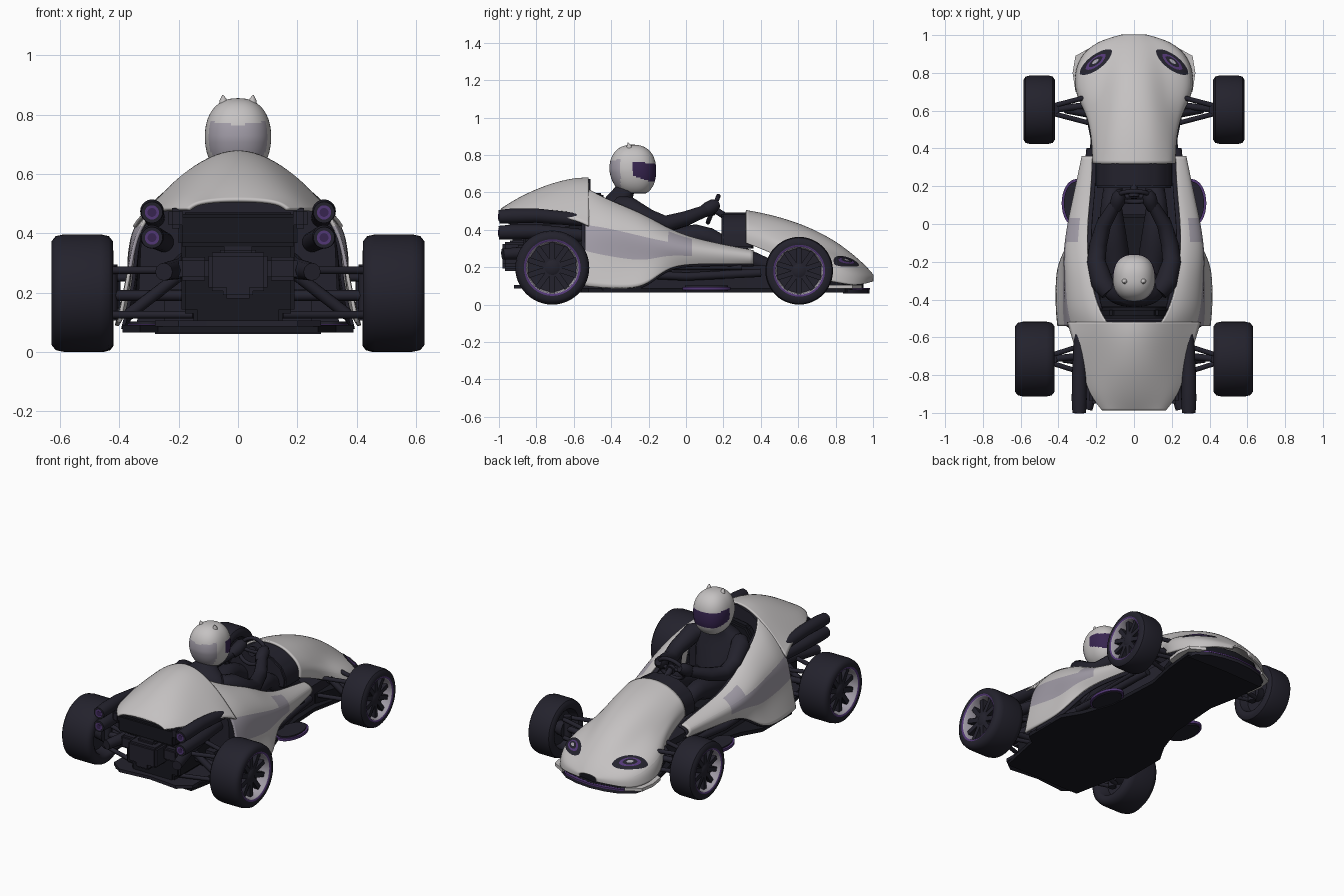
import bpy, bmesh, math
from mathutils import Vector, Matrix
from mathutils.bvhtree import BVHTree

if "Cube" in bpy.data.objects:
    bpy.data.objects.remove(bpy.data.objects["Cube"])

def mat(name, r, g, b):
    m = bpy.data.materials.new(name)
    m.diffuse_color = (r, g, b, 1)
    m.use_nodes = True
    m.node_tree.nodes["Principled BSDF"].inputs["Base Color"].default_value = m.diffuse_color
    return m

WHITE = mat("pale_grey_paint", .56, .54, .54)
GREY = mat("lavender_grey", .36, .335, .39)
DARK = mat("charcoal", .017, .016, .026)
BLACK = mat("near_black", .009, .009, .014)
PURPLE = mat("purple_trim", .085, .038, .18)
VISOR = mat("dark_violet", .038, .018, .08)

def finish(name, bm, mats, mirror=False, subsurf=0, solid=0, angle=40, normals=True):
    if normals:
        bmesh.ops.recalc_face_normals(bm, faces=bm.faces[:])
    me = bpy.data.meshes.new(name)
    bm.to_mesh(me)
    bm.free()
    ob = bpy.data.objects.new(name, me)
    bpy.context.collection.objects.link(ob)
    for m in mats if isinstance(mats, list) else [mats]:
        me.materials.append(m)
    if mirror:
        ob.modifiers.new("mirror", 'MIRROR').use_clip = True
    if subsurf:
        s = ob.modifiers.new("smooth", 'SUBSURF')
        s.levels = s.render_levels = subsurf
        s.boundary_smooth = 'PRESERVE_CORNERS'
    if solid:
        s = ob.modifiers.new("thickness", 'SOLIDIFY')
        s.thickness, s.offset = solid, 0
    bpy.ops.object.select_all(action='DESELECT')
    ob.select_set(True)
    bpy.context.view_layer.objects.active = ob
    bpy.ops.object.shade_smooth_by_angle(angle=math.radians(angle))
    return ob

def bridge(bm, rings, closed, cap=False):
    vs = [[bm.verts.new(p) for p in r] for r in rings]
    n = len(vs[0])
    for a, b in zip(vs, vs[1:]):
        for i in range(n if closed else n - 1):
            bm.faces.new((a[i], a[(i + 1) % n], b[(i + 1) % n], b[i]))
    if cap:
        bm.faces.new(vs[0][::-1])
        bm.faces.new(vs[-1])

def shell(name, stations, mats, rule=None, solid=.012):
    """Mirrored shell from half cross-sections (x, z) at each y."""
    bm = bmesh.new()
    bridge(bm, [[(x, y, z) for x, z in pts] for y, pts in stations], False)
    if rule:
        for f in bm.faces:
            f.material_index = rule(f.calc_center_median())
    return finish(name, bm, mats, True, 3, solid)

def tubes(name, paths, m, mirror=True, n=12):
    """Round bars; each path is a list of (x, y, z, radius)."""
    bm = bmesh.new()
    for path in paths:
        P = [Vector(p[:3]) for p in path]
        rings = []
        for i, p in enumerate(P):
            d = (P[min(i + 1, len(P) - 1)] - P[max(i - 1, 0)]).normalized()
            u = d.cross(Vector((0, 0, 1)) if abs(d.z) < .9 else Vector((0, 1, 0))).normalized()
            v = d.cross(u)
            rings.append([p + path[i][3] * (u * math.cos(t * math.tau / n) + v * math.sin(t * math.tau / n)) for t in range(n)])
        bridge(bm, rings, True, True)
    return finish(name, bm, m, mirror)

def prism(name, half, a, b, m, axis='z', bevel=0):
    """Symmetric outline of (x, v) pairs, extruded along z or y."""
    pts = half + [(-x, v) for x, v in reversed(half) if x > .001]
    bm = bmesh.new()
    bridge(bm, [[(x, v, h) if axis == 'z' else (x, h, v) for x, v in pts] for h in (a, b)], True, True)
    if bevel:
        bmesh.ops.bevel(bm, geom=bm.edges[:], offset=bevel, segments=2, affect='EDGES')
    return finish(name, bm, m)

def boxes(name, items, m, mirror=False, bevel=.012):
    bm = bmesh.new()
    for c, s in items:
        bmesh.ops.create_cube(bm, size=1, matrix=Matrix.Translation(c) @ Matrix.Diagonal((*s, 1)))
    bmesh.ops.bevel(bm, geom=bm.edges[:], offset=bevel, segments=2, affect='EDGES')
    return finish(name, bm, m, mirror)

# Bodywork: nose cowl, rear cover and side panels
hood = shell("nose_cowl", [
    (.32, [(0, .505), (.1, .49), (.175, .44), (.2, .41), (.215, .37), (.213, .33)]),
    (.45, [(0, .48), (.1, .467), (.175, .41), (.205, .37), (.22, .34), (.215, .28)]),
    (.58, [(0, .442), (.1, .427), (.175, .36), (.215, .31), (.245, .28), (.24, .22)]),
    (.68, [(0, .402), (.09, .386), (.165, .32), (.235, .285), (.305, .235), (.305, .14)]),
    (.80, [(0, .338), (.08, .324), (.15, .274), (.225, .25), (.305, .205), (.312, .12)]),
    (.90, [(0, .258), (.065, .25), (.13, .221), (.2, .2), (.265, .165), (.27, .10)]),
    (.965, [(0, .197), (.05, .193), (.1, .178), (.145, .163), (.18, .145), (.185, .115)]),
    (.998, [(0, .155), (.02, .155), (.035, .152), (.05, .148), (.06, .142), (.06, .125)])], WHITE)
shell("rear_cover", [
    (-.985, [(0, .51), (.08, .508), (.14, .5), (.165, .48)]),
    (-.9, [(0, .57), (.1, .555), (.19, .52), (.235, .48)]),
    (-.75, [(0, .642), (.1, .62), (.2, .55), (.28, .475)]),
    (-.6, [(0, .682), (.1, .655), (.22, .56), (.325, .46)]),
    (-.52, [(0, .682), (.1, .655), (.22, .57), (.35, .42)])], WHITE)
side = [
    (-.54, [(.13, .625), (.22, .56), (.34, .42), (.36, .3), (.4, .10)]),
    (-.45, [(.19, .57), (.27, .53), (.365, .42), (.365, .27), (.41, .09)]),
    (-.29, [(.23, .505), (.285, .485), (.375, .385), (.355, .24), (.41, .085)]),
    (-.2, [(.243, .462), (.29, .445), (.378, .36), (.36, .24), (.395, .11)]),
    (-.1, [(.247, .405), (.288, .397), (.37, .335), (.36, .265), (.34, .20)]),
    (.02, [(.245, .355), (.283, .35), (.345, .31), (.345, .26), (.325, .22)]),
    (.2, [(.225, .315), (.25, .315), (.305, .29), (.305, .25), (.29, .22)]),
    (.36, [(.22, .285), (.235, .285), (.272, .27), (.272, .24), (.255, .22)])]
shell("side_panel", side, [WHITE, GREY], lambda c: int(.24 < c.z < .37 and c.y < -.04))
shell("cockpit_liner", [(y, [(x - .022, z - .012) for x, z in p]) for y, p in side[1:]], DARK)

# Underbody, nose mouth and purple splitter
floor = [(0, -.86), (.27, -.86), (.33, -.56), (.39, -.52), (.39, -.22), (.32, -.1), (.25, .1),
         (.23, .45), (.27, .65), (.29, .85), (.2, .93), (0, .97)]
prism("floor_pan", floor, .066, .09, BLACK)
prism("nose_mouth", [(0, .5), (.2, .5), (.27, .7), (.27, .84), (.17, .92), (0, .95)], .085, .15, BLACK)
prism("front_splitter", [(0, .85), (.28, .84), (.265, .89), (.19, .945), (.1, .97), (0, .98)], .06, .08, DARK)
prism("splitter_trim", [(0, .86), (.27, .86), (.2, .945), (.1, .973), (0, .983)], .08, .089, PURPLE)
bm = bmesh.new()
bridge(bm, [[(.25, .68, z), (.31, .7, z), (.325, .8, z), (.31, .89, z), (.22, .94, z)] for z in (.085, .105)], True, True)
finish("nose_side_lip", bm, WHITE, True)
prism("chassis_tub", [(0, -.6), (.25, -.6), (.25, .1), (.2, .3), (.19, .72), (0, .72)], .088, .21, DARK)
prism("bulkhead", [(0, .672), (.1, .64), (.22, .55), (.325, .41), (.34, .1), (0, .1)], -.56, -.51, DARK, 'y')
prism("dashboard", [(0, .495), (.1, .48), (.175, .43), (.205, .36), (.2, .3), (0, .3)], .19, .36, DARK, 'y', .01)
tubes("side_rail", [[(.27, -.2, .16, .022), (.27, .0, .15, .022), (.23, .4, .17, .022)],
                    [(.25, -.1, .2, .015), (.25, .3, .2, .015)]], DARK)

# Side steps with purple rim
for nm, rx, ry, z0, z1, m in (("side_step_rim", .078, .128, .078, .094, PURPLE), ("side_step", .066, .115, .072, .102, DARK)):
    bm = bmesh.new()
    bridge(bm, [[(.305 + rx * math.cos(t * math.tau / 32), .11 + ry * math.sin(t * math.tau / 32), z)
                 for t in range(32)] for z in (z0, z1)], True, True)
    finish(nm, bm, m, True)

# Headlights laid on the nose surface
bvh = BVHTree.FromObject(hood, bpy.context.evaluated_depsgraph_get())
for nm, k, lift, m in (("headlight", 1, .004, DARK), ("headlight_lens", .62, .007, PURPLE), ("headlight_core", .42, .0095, DARK), ("headlight_bulb", .2, .012, GREY)):
    bm = bmesh.new()
    rows = []
    for i in range(17):
        s = -1 + i / 8
        row = []
        for j in range(5):
            w = (j / 2 - 1) * .038 * k * max(.02, 1 - s * s) ** .6
            x, y = .2 + .083 * s * k + w * .55, .855 - .062 * s * k + w * .83
            hit = bvh.ray_cast(Vector((x, y, 1)), Vector((0, 0, -1)))
            row.append(hit[0] + hit[1] * lift if hit[0] else Vector((x, y, .2)))
        rows.append(row)
    bridge(bm, rows, False)
    for f in bm.faces:
        f.normal_update()
        if f.normal.z < 0:
            f.normal_flip()
    finish(nm, bm, m, True, normals=False)

# Wheels: lathed tyre and rim with spokes
def wheel(name, xc, yc, R, w):
    prof = [(-.25, 0, 0), (-.3, .6, 0), (-.9, .68, 0), (-1, .75, 0), (-1, .88, 0), (-.86, .97, 0), (-.6, 1, 0), (.6, 1, 0),
            (.86, .97, 0), (1, .88, 0), (1, .765, 1), (.96, .71, 2), (.92, .69, 2), (.3, .65, 0), (.25, 0, 0)]
    bm = bmesh.new()
    N = 48
    bridge(bm, [[(xc + w * a, yc + R * max(r, .002) * math.cos(t * math.tau / N), R + R * max(r, .002) * math.sin(t * math.tau / N))
                 for t in range(N)] for a, r, _ in prof], True)
    bm.faces.ensure_lookup_table()
    for i, f in enumerate(bm.faces):
        f.material_index = prof[i // N][2]
    finish(name + "_wheel", bm, [DARK, PURPLE, GREY], True)
    bm = bmesh.new()
    for k in range(10):
        M = Matrix.Translation((xc + w * .55, yc, R)) @ Matrix.Rotation(k * math.tau / 10, 4, 'X')
        bmesh.ops.create_cube(bm, size=1, matrix=M @ Matrix.Translation((0, 0, .4 * R)) @ Matrix.Diagonal((w * .3, R * .15, R * .56, 1)))
    finish(name + "_spokes", bm, DARK, True)
    tubes(name + "_hub", [[(xc - w * .9, yc, R, R * .3), (xc, yc, R, R * .2), (xc + w * .7, yc, R, R * .2), (xc + w * .78, yc, R, R * .12)]], DARK, n=20)

wheel("front", .502, .605, .181, .083)
wheel("rear", .525, -.715, .198, .104)

# Suspension arms, dampers and drive shafts
arms = []
for yc, xi, zs, spread, xo in ((.605, .2, (.25, .135), .1, .43), (-.715, .15, (.275, .125), .14, .44)):
    for z in zs:
        arms += [[(xi, yc + s * spread * .8, z, .013), (xo, yc + s * .02, z, .013)] for s in (-1, 1)]
    arms += [[(xo - .01, yc, zs[1] - .02, .024), (xo - .01, yc, zs[0] + .02, .024)],
             [(xi, yc + .03, .19, .018), (xo, yc, .19, .018)],
             [(xi, yc - .03, zs[0] + .02, .02), (xo - .07, yc, zs[1], .02)]]
tubes("suspension", arms, DARK)

# Engine bay and gearbox
boxes("engine", [((0, -.7, .3), (.38, .34, .34)), ((0, -.84, .41), (.4, .2, .11)), ((0, -.72, .14), (.3, .3, .12))], BLACK)
boxes("gearbox", [((0, -.9, .27), (.2, .16, .13)), ((0, -.93, .22), (.1, .1, .08)), ((0, -.89, .33), (.12, .1, .05))], DARK)
boxes("engine_mounts", [((.15, -.86, .28), (.1, .1, .08)), ((.21, -.78, .45), (.05, .34, .07)), ((.05, -.93, .32), (.03, .06, .03))], DARK, True)
prism("rear_diffuser", [(0, -.9), (.2, -.92), (.28, -.86), (.28, -.6), (0, -.6)], .085, .105, DARK)

# Twin exhausts each side, with violet inner ends
pipes = [[(.29, -1, .47, .036), (.29, -.93, .474, .04), (.29, -.8, .476, .038), (.28, -.52, .45, .034)],
         [(.29, -1, .385, .036), (.29, -.93, .388, .04), (.29, -.78, .39, .038), (.25, -.56, .37, .034)]]
tubes("exhaust_pipes", pipes, DARK, n=20)
for nm, r, y, m in (("exhaust_tips", .024, -1.002, PURPLE), ("exhaust_bores", .015, -1.004, VISOR)):
    tubes(nm, [[(.29, y, z, r), (.29, -.98, z, r)] for z in (.47, .385)], m, n=20)
tubes("exhaust_shield", [[(.25, -.98, .27, .03), (.2, -.8, .28, .035), (.18, -.6, .3, .035)]], DARK)

# Seat and driver
prism("seat_back", [(0, .6), (.12, .58), (.19, .48), (.2, .2), (0, .2)], -.5, -.44, BLACK, 'y', .015)
boxes("seat_base", [((0, -.2, .215), (.38, .5, .06))], BLACK)
bm = bmesh.new()
bridge(bm, [[(a * math.cos(t * math.tau / 16), y + b * math.sin(t * math.tau / 16), z) for t in range(16)] for a, b, y, z in (
    (.13, .1, -.29, .22), (.135, .1, -.31, .33), (.165, .1, -.345, .45), (.17, .085, -.36, .53),
    (.12, .075, -.36, .58), (.06, .06, -.33, .61), (.055, .055, -.31, .66))], True, True)
finish("driver_torso", bm, DARK, subsurf=1)
tubes("driver_arms", [[(.13, -.36, .53, .05), (.17, -.31, .52, .06), (.2, -.2, .46, .05), (.19, -.11, .43, .046), (.16, 0, .46, .04), (.1, .1, .5, .032)],
                      [(.1, .08, .49, .03), (.088, .115, .51, .038), (.08, .15, .53, .036), (.075, .175, .54, .02)]], DARK)
tubes("driver_legs", [[(.08, -.3, .26, .075), (.11, -.1, .33, .075), (.12, .06, .37, .06), (.12, .12, .36, .052), (.1, .28, .27, .048), (.09, .45, .2, .04)]], DARK)

# Helmet with visor, grey back and small ears
bm = bmesh.new()
bmesh.ops.create_uvsphere(bm, u_segments=72, v_segments=56, radius=1)
for v in bm.verts:
    p = v.co
    e = [math.copysign(abs(c) ** .86, c) for c in p]
    taper = 1 - .08 * max(0, -e[2])
    v.co = (e[0] * .112 * taper, -.285 + e[1] * .125 * taper + .012 * max(0, -e[2]), max(.594, .718 + e[2] * .137))
for f in bm.faces:
    c = f.calc_center_median()
    d = c.y + .285
    if d > -.005 and .69 - .35 * d < c.z < .768 - .12 * d and c.z > .658:
        f.material_index = 1
    elif c.y < -.35 and c.z < .768 + .25 * (c.y + .4):
        f.material_index = 2
    elif c.z < .6:
        f.material_index = 3
finish("helmet", bm, [WHITE, VISOR, GREY, DARK])
tubes("helmet_ears", [[(.045, -.3, .82, .022), (.05, -.305, .85, .012), (.051, -.31, .866, .002)]], WHITE)

# Steering wheel and column
ring = []
for t in range(33):
    a = t * math.tau / 32
    ring.append((.088 * math.cos(a), .145 + .028 * math.sin(a), .51 + .07 * math.sin(a), .012))
tubes("steering_wheel", [ring, [(-.08, .145, .51, .011), (.08, .145, .51, .011)],
                         [(0, .14, .51, .03), (0, .16, .505, .03)],
                         [(0, .15, .51, .018), (0, .26, .44, .018)]], DARK, False)
